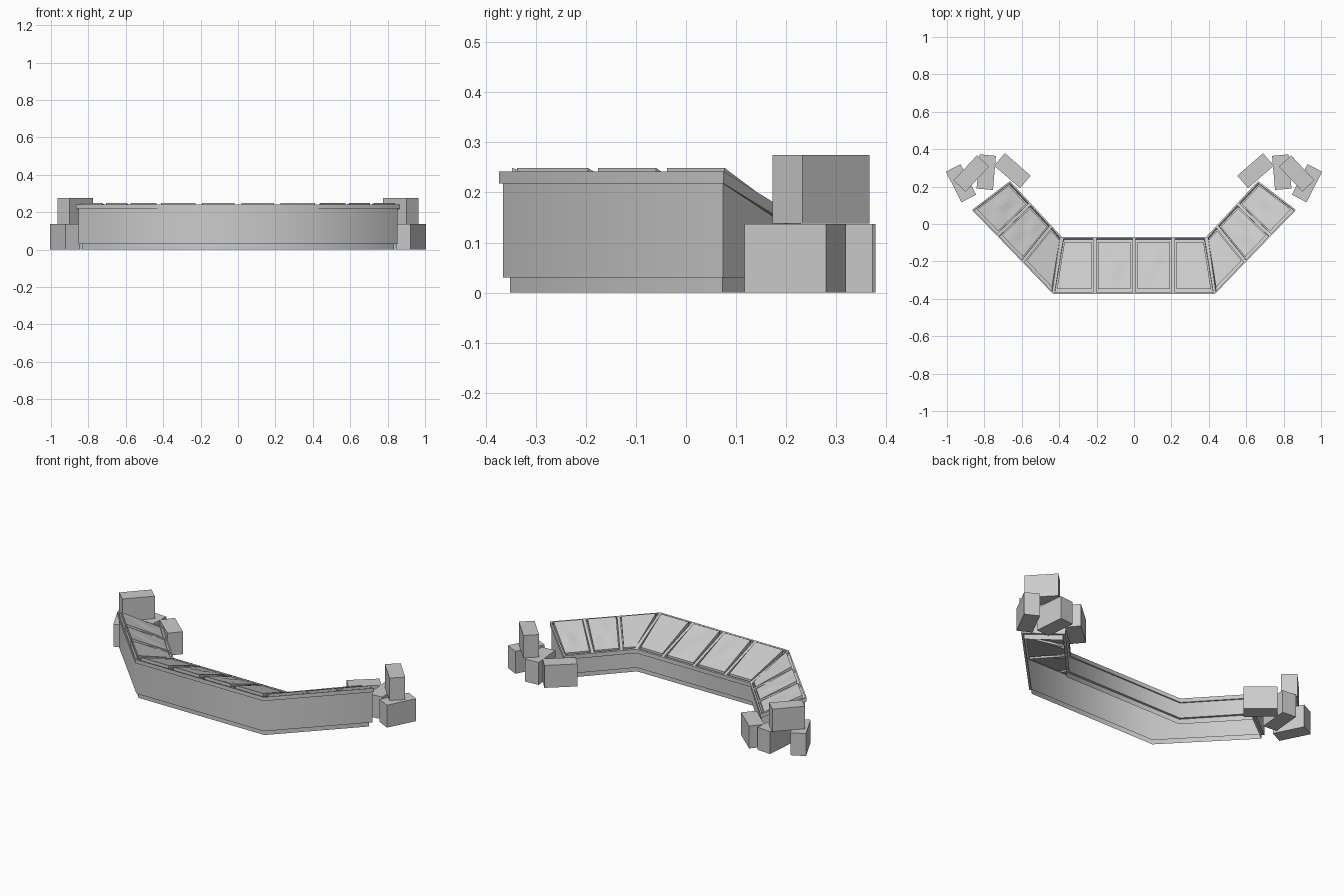
import bpy, bmesh, math
from mathutils import Vector

cube = bpy.data.objects.get("Cube")
if cube:
    bpy.data.objects.remove(cube)

grey = bpy.data.materials.new("plain_grey")
grey.use_nodes = True
grey.diffuse_color = (0.6, 0.6, 0.6, 1)
grey.node_tree.nodes["Principled BSDF"].inputs["Base Color"].default_value = (0.6, 0.6, 0.6, 1)

HIGH, LOW, LIP = 0.242, 0.146, 0.024


def finish(bm, name, smooth=None):
    mesh = bpy.data.meshes.new(name)
    bm.to_mesh(mesh)
    bm.free()
    mesh.materials.append(grey)
    obj = bpy.data.objects.new(name, mesh)
    bpy.context.collection.objects.link(obj)
    if smooth:
        bpy.ops.object.select_all(action='DESELECT')
        obj.select_set(True)
        bpy.context.view_layer.objects.active = obj
        bpy.ops.object.shade_smooth_by_angle(angle=math.radians(smooth))
    return obj


# Plan of the counter: customer edge first, then the server edge
half = [Vector(p) for p in ((0.433, -0.373), (0.866, 0.075), (0.663, 0.23), (0.385, -0.07))]


def flip(p):
    return Vector((-p.x, p.y))


plan = [flip(half[1]), flip(half[0])] + half + [flip(half[3]), flip(half[2])]


def inset_plan(d):
    result = []
    for i, p in enumerate(plan):
        a = (p - plan[i - 1]).normalized()
        b = (plan[(i + 1) % len(plan)] - p).normalized()
        na, nb = Vector((-a.y, a.x)), Vector((-b.y, b.x))
        result.append(p + (na + nb) * d / (1 + na.dot(nb)))
    return result


# Lip, walls and recessed plinth, open underneath
bm = bmesh.new()
rings = []
for d, base, drop in ((0, None, 0), (0, None, LIP), (0.008, None, LIP),
                      (0.008, 0.03, 0), (0.022, 0.03, 0), (0.022, 0.0, 0)):
    ring = []
    for i, p in enumerate(inset_plan(d)):
        z = base if base is not None else (HIGH if i < 4 else LOW) - drop
        ring.append(bm.verts.new((p.x, p.y, z)))
    rings.append(ring)
for top, low in zip(rings, rings[1:]):
    for i in range(len(top)):
        j = (i + 1) % len(top)
        bm.faces.new((top[i], low[i], low[j], top[j]))
finish(bm, "counter_walls", 50)

# Sloping display cells: (outer, inner) divider positions along each section
middle_cuts = [(0, 0), (0.258, 0.227), (0.5, 0.5), (0.742, 0.773), (1, 1)]
arm_cuts = [(0, 0), (0.38, 0.2), (0.69, 0.6), (1, 1)]
cells = []


def add_cells(o0, o1, i0, i1, cuts, lumpy):
    for k, ((ua, va), (ub, vb)) in enumerate(zip(cuts, cuts[1:])):
        quad = [o0.lerp(o1, ua), o0.lerp(o1, ub), i0.lerp(i1, vb), i0.lerp(i1, va)]
        cells.append((quad, k in lumpy))


add_cells(flip(half[0]), half[0], flip(half[3]), half[3], middle_cuts, (1, 2))
add_cells(half[0], half[1], half[3], half[2], arm_cuts, (1, 2))
for quad, lumpy in cells[4:]:
    q = [flip(p) for p in quad]
    cells.append(([q[1], q[0], q[3], q[2]], lumpy)) if len(cells) < 10 else None

# Top frame with rim, dividers and sunken trays
bm = bmesh.new()
for quad, lumpy in cells:
    bm.faces.new([bm.verts.new((p.x, p.y, z)) for p, z in zip(quad, (HIGH, HIGH, LOW, LOW))])
bmesh.ops.remove_doubles(bm, verts=bm.verts, dist=0.0005)
bm.normal_update()
trays = list(bm.faces)
bmesh.ops.inset_individual(bm, faces=trays, thickness=0.012)
bmesh.ops.inset_individual(bm, faces=trays, thickness=0.001, depth=-0.016)
finish(bm, "display_frame")

# Tilted tray contents, some flat and some gently rumpled
N = 8
for index, (quad, lumpy) in enumerate(cells):
    bm = bmesh.new()
    centre = sum(quad, Vector((0, 0))) / 4
    a, b, c, d = [centre + (p - centre) * 0.83 for p in quad]
    grid = []
    for r in range(N + 1):
        v = r / N
        row = []
        for s in range(N + 1):
            u = s / N
            p = a.lerp(b, u).lerp(d.lerp(c, u), v)
            z = (HIGH + 0.007) * (1 - v) + (LOW + 0.006) * v
            if lumpy:
                fade = math.sin(math.pi * u) * math.sin(math.pi * v)
                z += 0.006 * fade * math.sin(7 * u + 2 * index) * math.cos(6 * v + index)
            row.append(bm.verts.new((p.x, p.y, z)))
        grid.append(row)
    for r in range(N):
        for s in range(N):
            bm.faces.new((grid[r][s], grid[r][s + 1], grid[r + 1][s + 1], grid[r + 1][s]))
    rim = [e for e in bm.edges if e.is_boundary]
    skirt = bmesh.ops.extrude_edge_only(bm, edges=rim)["geom"]
    bmesh.ops.translate(bm, vec=(0, 0, -0.025),
                        verts=[g for g in skirt if isinstance(g, bmesh.types.BMVert)])
    bmesh.ops.recalc_face_normals(bm, faces=bm.faces)
    finish(bm, f"tray_contents_{index + 1}", 35)

# Stacked crates at both ends: x, y, floor height, turn in degrees
crates = [(0.65, 0.285, 0, 41), (0.79, 0.277, 0, 95),
          (0.925, 0.218, 0, 63), (0.87, 0.27, 0.138, -47)]
for side, label in ((1, "left"), (-1, "right")):
    for n, (x, y, z, turn) in enumerate(crates):
        bm = bmesh.new()
        bmesh.ops.create_cube(bm, size=1)
        bmesh.ops.scale(bm, vec=(0.183, 0.088, 0.137), verts=bm.verts)
        crate = finish(bm, f"{label}_crate_{n + 1}")
        crate.location = (side * x, y, z + 0.0685)
        crate.rotation_euler.z = side * math.radians(turn)
